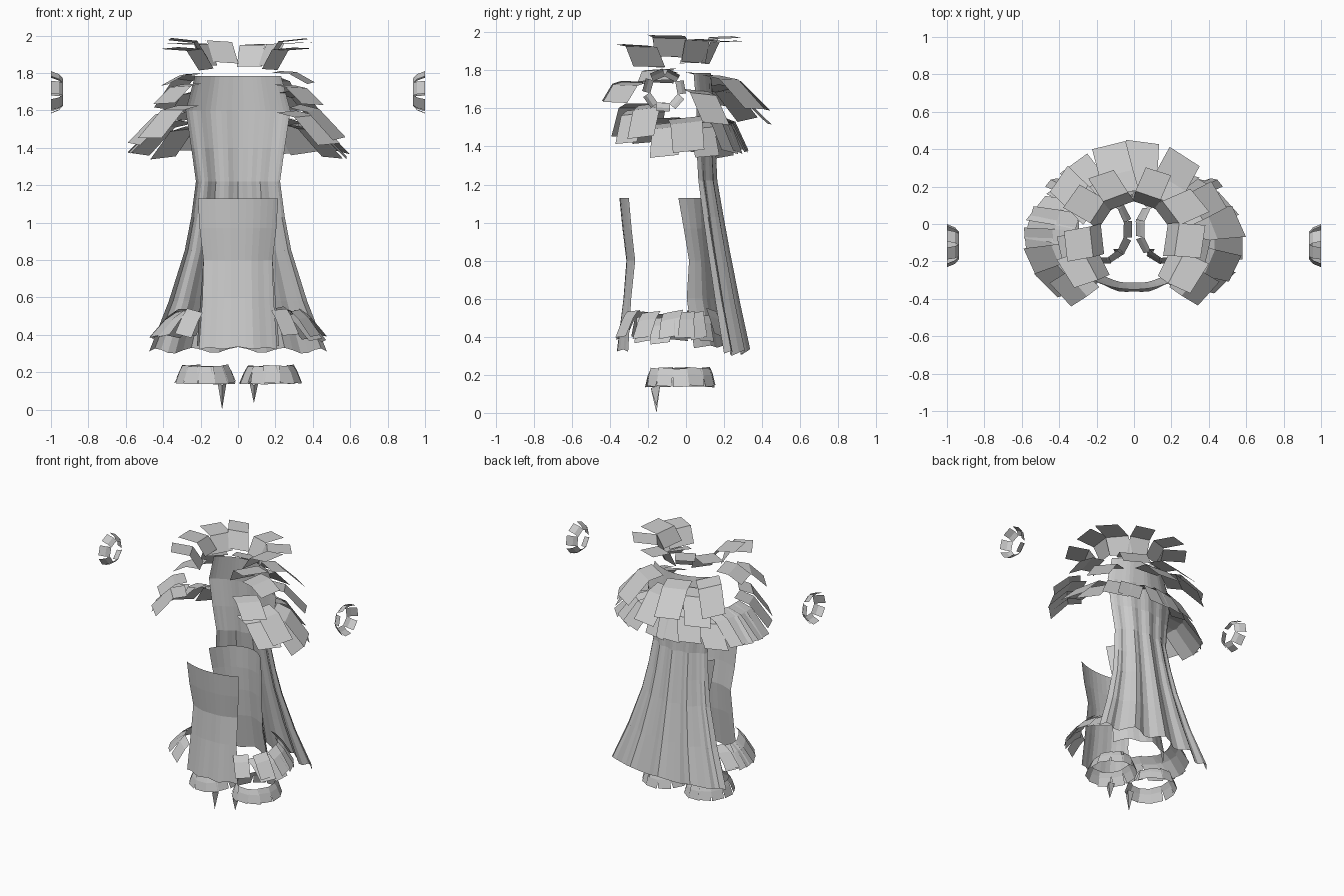
import bpy, math, random
from mathutils import Matrix, Vector

if "Cube" in bpy.data.objects:
    bpy.data.objects.remove(bpy.data.objects["Cube"])

random.seed(11)
grey = bpy.data.materials.new("fabric grey")
grey.diffuse_color = (0.6, 0.6, 0.6, 1)
grey.use_nodes = True
grey.node_tree.nodes["Principled BSDF"].inputs["Base Color"].default_value = grey.diffuse_color


def add(name, verts, faces):
    mesh = bpy.data.meshes.new(name)
    mesh.from_pydata([tuple(v) for v in verts], [], faces)
    mesh.materials.append(grey)
    mesh.update()
    ob = bpy.data.objects.new(name, mesh)
    bpy.context.collection.objects.link(ob)
    return ob


def tufts(name, angles, profile, width, matrix=Matrix(), dz=lambda a, i: 0.0,
          jit=0.0, flip=False):
    """Bent plates around an ellipse; angle 0 = back, profile = (rx, ry, z) rows."""
    verts, faces = [], []
    for i, deg in enumerate(angles):
        a = math.radians(deg + random.uniform(-1, 1) * jit * 30)
        lift = dz(a, i) + random.uniform(-1, 1) * jit * 0.15
        w = width * (1 + random.uniform(-1, 1) * jit) / 2
        skew = random.uniform(-1, 1) * jit * 0.2
        roll = random.uniform(-1, 1) * jit * 0.12
        base = len(verts)
        for k, (rx, ry, z) in enumerate(profile):
            p = Vector((rx * math.sin(a), ry * math.cos(a), z + lift))
            t = Vector((rx * math.cos(a), -ry * math.sin(a), 0)).normalized()
            p += t * skew * k
            t.z = roll / w
            verts += [matrix @ (p - t * w), matrix @ (p + t * w)]
        for k in range(len(profile) - 1):
            q = base + 2 * k
            f = [q, q + 1, q + 3, q + 2]
            faces.append(f[::-1] if flip else f)
    return add(name, verts, faces)


def cloth(name, rows, n, fold=0.0, waves=5, hem=0.0, front=False):
    """Curved hanging sheet; rows = (z, half width, edge y, middle y), top first."""
    verts, faces = [], []
    for r, (z, hw, ye, ym) in enumerate(rows):
        depth = r / (len(rows) - 1)
        for i in range(n + 1):
            u = -1 + 2 * i / n
            s = math.sin(u * math.pi / 2)
            bend = math.cos(u * math.pi / 2)
            wave = math.cos(u * math.pi * waves)
            y = ye + (ym - ye) * bend + fold * depth * wave
            zz = z + (hem * (wave + abs(u) * -0.6) if r == len(rows) - 1 else 0)
            verts.append(((0.35 * s + 0.65 * u) * hw, y, zz))
    for r in range(len(rows) - 1):
        for i in range(n):
            q = r * (n + 1) + i
            f = [q, q + 1, q + n + 2, q + n + 1]
            faces.append(f[::-1] if front else f)
    return add(name, verts, faces)


# Cape and the two hip cloths
cloth("cape", [(1.785, .23, .04, .13), (1.60, .28, .055, .145), (1.40, .25, .055, .15),
               (1.22, .225, .065, .155), (1.03, .25, .09, .185), (.85, .285, .115, .215),
               (.58, .37, .155, .265), (.32, .475, .20, .315)], 22, .022, 4.5, .015)
cloth("front_hip_cloth", [(1.13, .215, -.30, -.35), (.97, .205, -.285, -.335),
                          (.80, .185, -.265, -.315), (.60, .19, -.285, -.33),
                          (.33, .21, -.30, -.365)], 12, .004, 3, .006, True)
cloth("back_hip_cloth", [(1.13, .215, -.04, .12), (.97, .205, -.01, .12),
                         (.80, .185, .02, .13), (.60, .20, .01, .15),
                         (.35, .22, .05, .19)], 12, .008, 3, .006)

# Fur collar, lower layer: a full arc open at the front
tufts("lower_collar_fur", [-125 + 16.67 * i for i in range(16)],
      [(.32, .27, 1.555), (.43, .34, 1.53), (.58, .41, 1.38)], .165,
      Matrix.Translation((0, -.09, 0)),
      lambda a, i: (.07 if abs(a) > 1.75 else 0) - .02 * (i % 2), .1)
# Middle layer: a back group plus shoulder and chest plates
middle = Matrix.Translation((0, -.08, 0))
tufts("middle_back_fur", [-58, -35, -12, 10, 33, 57],
      [(.27, .25, 1.775), (.37, .36, 1.755), (.51, .52, 1.60)], .175,
      middle, lambda a, i: -.07 * (i % 2), .1)
tufts("middle_shoulder_fur", [-102, 102],
      [(.21, .21, 1.80), (.30, .30, 1.795), (.40, .40, 1.74)], .17, middle, jit=.05)
tufts("middle_chest_fur", [-129, 129],
      [(.32, .30, 1.735), (.40, .38, 1.72), (.51, .47, 1.63)], .175, middle, jit=.05)
# Upper layer: rises from the neck, then flares outwards
upper = Matrix.Translation((0, -.06, 0))
tufts("upper_back_fur", [-56, -20, 20, 56],
      [(.18, .17, 1.845), (.235, .225, 1.96), (.41, .36, 1.965)], .15, upper, jit=.08)
tufts("upper_side_fur", [-97, 97],
      [(.17, .17, 1.87), (.23, .23, 1.965), (.37, .37, 1.98)], .17, upper, jit=.05)
tufts("upper_front_fur", [-122, 122],
      [(.20, .25, 1.815), (.27, .32, 1.92), (.42, .42, 1.93)], .18, upper, jit=.05)

for side, s in (("right", 1), ("left", -1)):
    # Fur hem at knee height, between the cape and the front cloth
    tufts(side + "_knee_fur", [s * (36 + 12.5 * i) for i in range(9)],
          [(.33, .27, .53), (.385, .29, .49), (.465, .33, .395)], .105,
          Matrix.Translation((0, -.08, 0)), lambda a, i: -.015 * (i % 2), .1)
    # Ankle fur ring
    ankle = Matrix.Translation((s * .175, -.03, 0))
    tufts(side + "_ankle_fur", [30 * i for i in range(12)],
          [(.12, .15, .235), (.14, .165, .20), (.165, .18, .14)], .088, ankle, jit=.03)
    # Hanging claw on the ankle
    cx, cy = s * .085, -.155
    ring = [(cx - .025, cy + .02, .15), (cx, cy - .03, .13), (cx + .025, cy + .02, .15)]
    add(side + "_ankle_claw", ring + [(cx, cy, 0.0 if s < 0 else .035)],
        [(0, 3, 1), (1, 3, 2), (2, 3, 0)])
    # Wrist fur ring, flaring towards the hand
    wrist = (Matrix.Translation((s * .965, -.115, 1.695)) @ Matrix.Scale(s, 4, (1, 0, 0))
             @ Matrix.Rotation(-math.pi / 2, 4, 'Y'))
    tufts(side + "_wrist_fur", [360 / 7 * i + 10 for i in range(7)],
          [(.066, .066, .03), (.092, .092, .008), (.110, .110, -.035)], .07, wrist,
          flip=s < 0)
